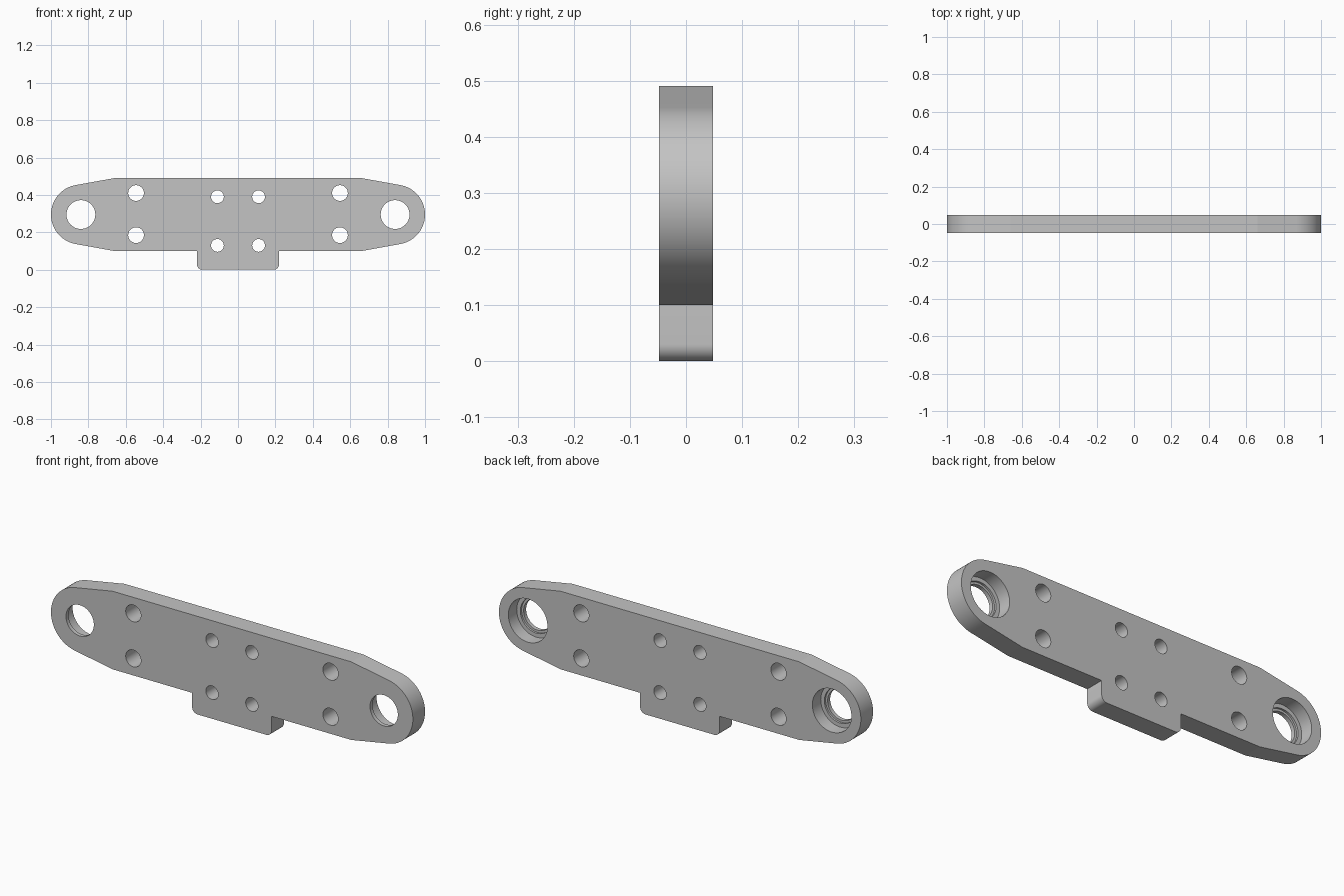
import bpy
import bmesh
from math import sin, cos, radians, tau

if "Cube" in bpy.data.objects:
    bpy.data.objects.remove(bpy.data.objects["Cube"], do_unlink=True)

HALF = 0.048          # half thickness of the plate
MID = 0.295           # height of the long axis
END_X, END_R = 0.84, 0.16

grey = bpy.data.materials.new("plain grey")
grey.use_nodes = True
grey.diffuse_color = (0.55, 0.55, 0.55, 1)
grey.node_tree.nodes["Principled BSDF"].inputs["Base Color"].default_value = grey.diffuse_color


def prism(name, outline, y0, y1):
    """Extrude an x-z outline from y0 to y1."""
    bm = bmesh.new()
    face = bm.faces.new([bm.verts.new((x, y0, z)) for x, z in outline])
    grown = bmesh.ops.extrude_face_region(bm, geom=[face])["geom"]
    moved = [v for v in grown if isinstance(v, bmesh.types.BMVert)]
    bmesh.ops.translate(bm, vec=(0, y1 - y0, 0), verts=moved)
    bmesh.ops.recalc_face_normals(bm, faces=bm.faces[:])
    mesh = bpy.data.meshes.new(name)
    bm.to_mesh(mesh)
    bm.free()
    mesh.materials.append(grey)
    obj = bpy.data.objects.new(name, mesh)
    bpy.context.collection.objects.link(obj)
    return obj


def arc(cx, cz, r, start, end, steps):
    angles = [radians(start + (end - start) * i / steps) for i in range(steps + 1)]
    return [(cx + r * cos(a), cz + r * sin(a)) for a in angles]


def circle(cx, cz, r, steps=64):
    return [(cx + r * cos(tau * i / steps), cz + r * sin(tau * i / steps)) for i in range(steps)]


# Right half of the outline, bottom to top: rounded tab, taper, round end
half = arc(0.19, 0.03, 0.03, -90, 0, 12)
half += [(0.22, 0.10), (0.66, 0.10)]
half += arc(END_X, MID, END_R, -80, 80, 40)
half += [(0.66, 0.49)]
plate = prism("link_plate", half + [(-x, z) for x, z in reversed(half)], -HALF, HALF)

# Through holes, then stepped bearing seats opening on the back
cuts = []
for side in (-1, 1):
    for x, z, r in ((0.545, 0.41, 0.042), (0.545, 0.185, 0.042),
                    (0.11, 0.39, 0.034), (0.11, 0.13, 0.034),
                    (END_X, MID, 0.077)):
        cuts.append((side * x, z, r, -0.1))
    cuts.append((side * END_X, MID, 0.088, -0.028))
    cuts.append((side * END_X, MID, 0.108, -0.018))

cutters = []
for x, z, r, start in cuts:
    cutter = prism("hole_cutter", circle(x, z, r), start, 0.1)
    cutter.hide_render = True
    cutters.append(cutter)
    mod = plate.modifiers.new("hole", "BOOLEAN")
    mod.operation = "DIFFERENCE"
    mod.solver = "EXACT"
    mod.object = cutter

# Apply the cuts and remove the cutters
bpy.context.view_layer.update()
graph = bpy.context.evaluated_depsgraph_get()
result = bpy.data.meshes.new_from_object(plate.evaluated_get(graph))
plate.modifiers.clear()
plate.data = result
result.name = "link_plate"
for cutter in cutters:
    bpy.data.objects.remove(cutter, do_unlink=True)

# Smooth the curved walls, keep the taper corners crisp
bpy.ops.object.select_all(action="DESELECT")
plate.select_set(True)
bpy.context.view_layer.objects.active = plate
bpy.ops.object.shade_smooth_by_angle(angle=radians(9))
